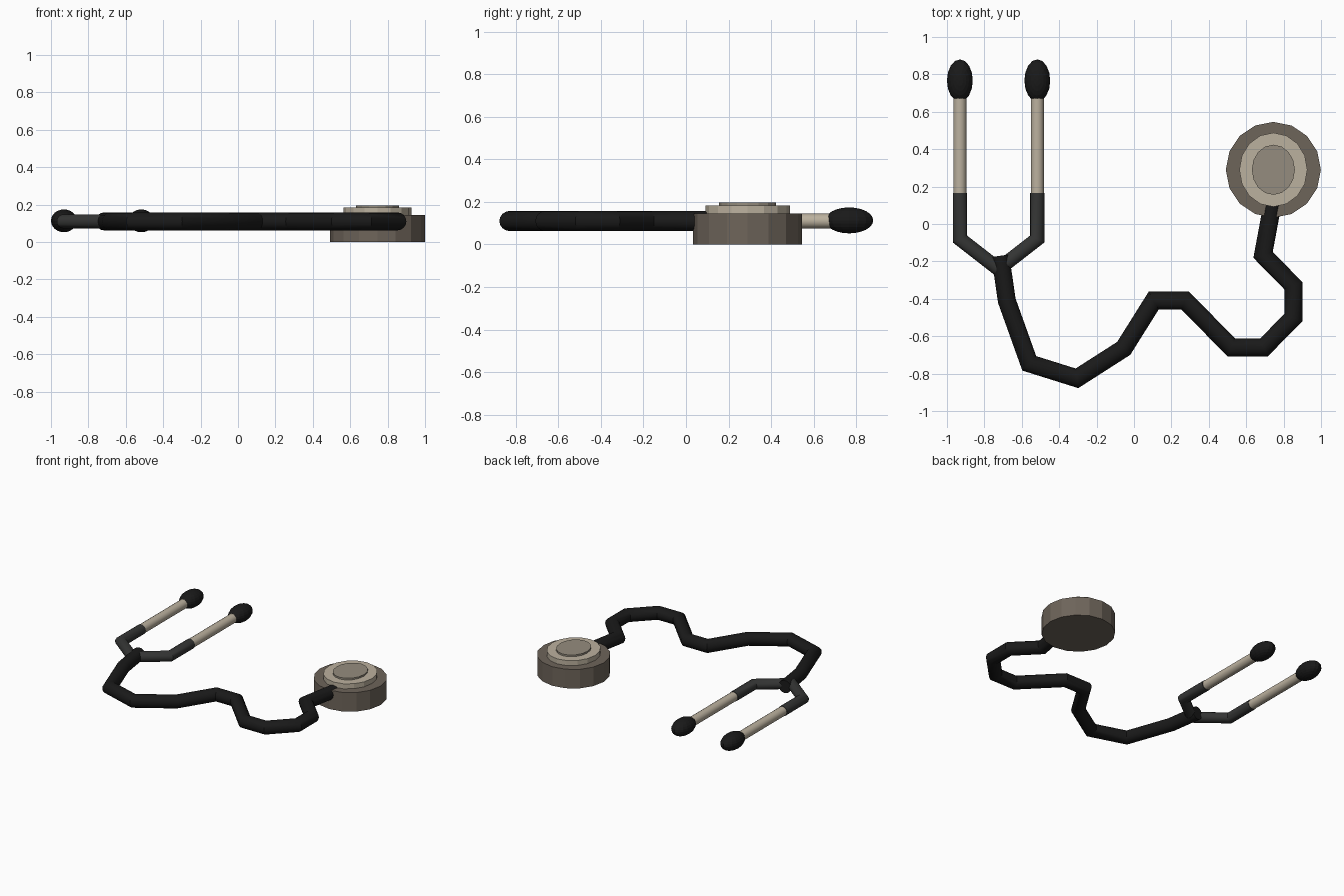
import bpy, bmesh, math
from mathutils import Vector

if "Cube" in bpy.data.objects:
    bpy.data.objects.remove(bpy.data.objects["Cube"])

Z = 0.11


def material(name, rgb):
    m = bpy.data.materials.new(name)
    m.diffuse_color = (*rgb, 1)
    m.use_nodes = True
    m.node_tree.nodes["Principled BSDF"].inputs["Base Color"].default_value = m.diffuse_color
    return m


RUBBER = material("black_rubber", (0.010, 0.010, 0.010))
GREY = material("dark_grey_rubber", (0.035, 0.036, 0.035))
METAL = material("light_metal", (0.50, 0.44, 0.345))
BODY = material("dark_metal", (0.155, 0.128, 0.102))
FACE = material("diaphragm", (0.30, 0.265, 0.21))


def finish(bm, name, mat, smooth=True):
    bmesh.ops.recalc_face_normals(bm, faces=bm.faces)
    me = bpy.data.meshes.new(name)
    bm.to_mesh(me)
    bm.free()
    me.materials.append(mat)
    ob = bpy.data.objects.new(name, me)
    bpy.context.collection.objects.link(ob)
    if smooth:
        bpy.ops.object.select_all(action='DESELECT')
        ob.select_set(True)
        bpy.context.view_layer.objects.active = ob
        bpy.ops.object.shade_smooth_by_angle(angle=math.radians(30))
    return ob


def tube(name, path, radius, mat, sides=16):
    """Sweep a circle along a flat path with mitred corners."""
    pts = [Vector((x, y, Z)) for x, y in path]
    dirs = [(b - a).normalized() for a, b in zip(pts, pts[1:])]
    bm = bmesh.new()
    rings = []
    for i, p in enumerate(pts):
        d0, d1 = dirs[max(i - 1, 0)], dirs[min(i, len(dirs) - 1)]
        t = (d0 + d1).normalized()
        side = Vector((-t.y, t.x, 0)) / t.dot(d0)
        angles = [math.tau * k / sides for k in range(sides)]
        rings.append([bm.verts.new(p + radius * (side * math.cos(a) + Vector((0, 0, math.sin(a)))))
                      for a in angles])
    for r, s in zip(rings, rings[1:]):
        for k in range(sides):
            n = (k + 1) % sides
            bm.faces.new((r[k], r[n], s[n], s[k]))
    bm.faces.new(rings[0])
    bm.faces.new(rings[-1])
    return finish(bm, name, mat)


def disc(name, rx, ry, z0, z1, mat, sides=16):
    bm = bmesh.new()
    bmesh.ops.create_cone(bm, cap_ends=True, segments=sides, radius1=1, radius2=1, depth=1)
    bmesh.ops.scale(bm, vec=(rx, ry, z1 - z0), verts=bm.verts)
    bmesh.ops.translate(bm, vec=(0.745, 0.29, (z0 + z1) / 2), verts=bm.verts)
    return finish(bm, name, mat, smooth=False)


# Chest piece: stacked discs
disc("chest_piece_body", 0.254, 0.256, 0, 0.145, BODY)
disc("chest_piece_rim", 0.182, 0.198, 0.14, 0.183, METAL)
disc("chest_piece_diaphragm", 0.115, 0.134, 0.18, 0.196, FACE)

# Main hose from the fork to the chest piece
tube("main_hose", [(-0.715, -0.17), (-0.68, -0.41), (-0.56, -0.745), (-0.305, -0.825),
                   (-0.055, -0.665), (0.105, -0.41), (0.275, -0.41), (0.52, -0.66),
                   (0.695, -0.66), (0.852, -0.5), (0.852, -0.33), (0.69, -0.165),
                   (0.745, 0.13)], 0.048, RUBBER)

# Ear branches, mirrored around the fork
FORK = -0.724
for label, s in (("left", -1), ("right", 1)):
    x = FORK + s * 0.207
    tube(label + "_fork_hose", [(x, 0.165), (x, -0.08), (FORK - s * 0.005, -0.245)], 0.038, GREY)
    tube(label + "_ear_tube", [(x, 0.12), (x, 0.70)], 0.035, METAL)
    bm = bmesh.new()
    bmesh.ops.create_uvsphere(bm, u_segments=16, v_segments=12, radius=1)
    bmesh.ops.scale(bm, vec=(0.069, 0.113, 0.061), verts=bm.verts)
    bmesh.ops.translate(bm, vec=(x, 0.767, Z + 0.003), verts=bm.verts)
    finish(bm, label + "_ear_tip", RUBBER, smooth=False)
